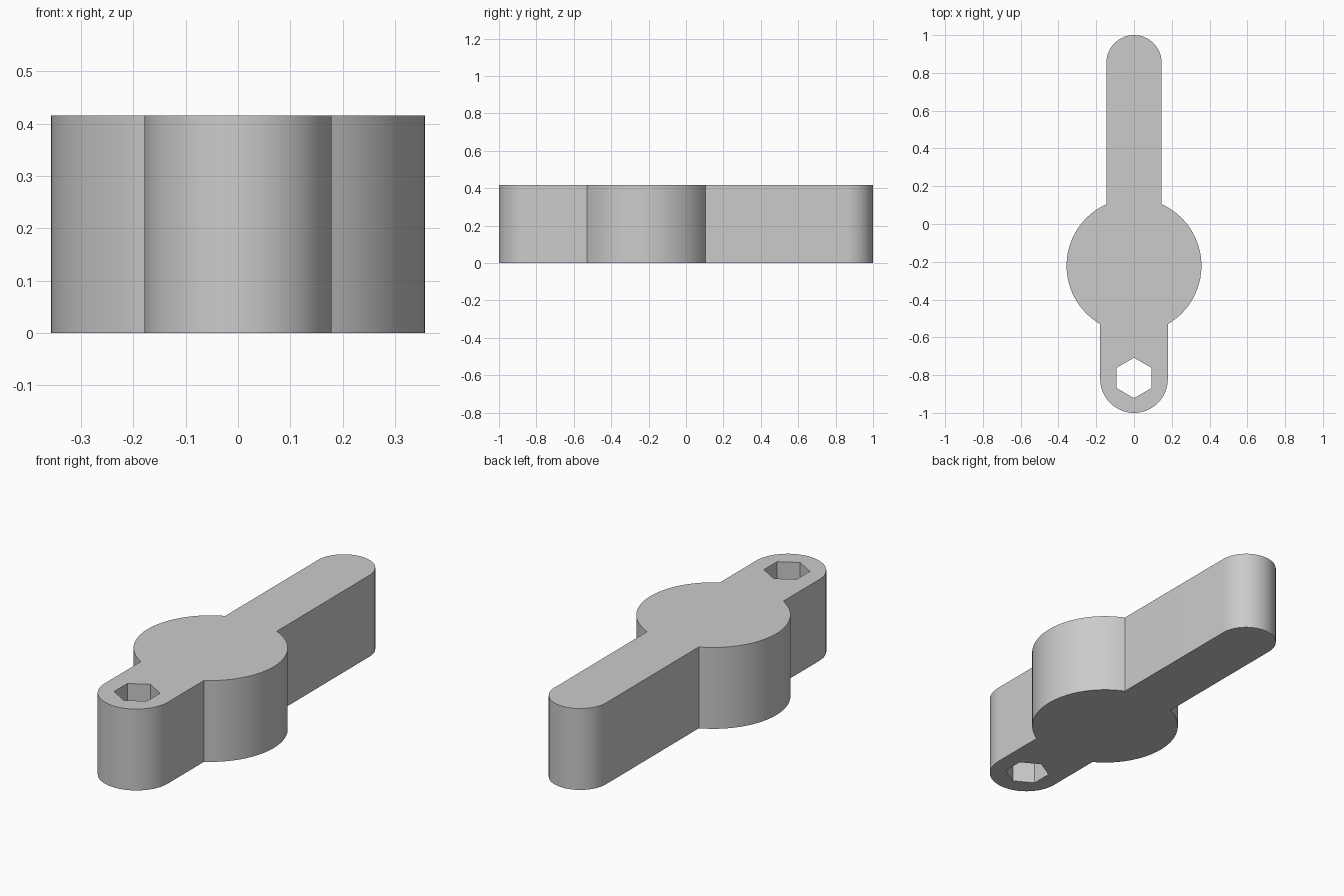
import bpy
import bmesh
from math import pi, sin, cos, asin, sqrt

HEIGHT = 0.416
HUB_Y, HUB_R = -0.221, 0.357
LONG_R, SHORT_R = 0.146, 0.179
HEX_Y, HEX_R = -0.815, 0.107

if "Cube" in bpy.data.objects:
    bpy.data.objects.remove(bpy.data.objects["Cube"], do_unlink=True)


def arc(cy, r, start, end, steps):
    """Points on an arc centred on the y axis."""
    angles = [start + (end - start) * i / steps for i in range(steps + 1)]
    return [(r * cos(a), cy + r * sin(a)) for a in angles]


# Outline: long rounded arm, round hub, short rounded arm
top = pi / 2 - asin(LONG_R / HUB_R)
low = -pi / 2 + asin(SHORT_R / HUB_R)
outline = arc(1 - LONG_R, LONG_R, 0, pi, 40)
outline += arc(HUB_Y, HUB_R, pi - top, pi - low, 48)
outline += arc(SHORT_R - 1, SHORT_R, pi, 2 * pi, 40)
outline += arc(HUB_Y, HUB_R, low, top, 48)

# Hexagonal through hole with a point facing the hub
hexagon = arc(HEX_Y, HEX_R, pi / 2, pi / 2 + 2 * pi, 6)[:-1]

bm = bmesh.new()
edges = []
for loop in (outline, hexagon):
    verts = [bm.verts.new((x, y, 0)) for x, y in loop]
    edges += [bm.edges.new((v, verts[i - 1])) for i, v in enumerate(verts)]

# Fill the profile and raise it to full height
bmesh.ops.triangle_fill(bm, use_beauty=True, edges=edges, normal=(0, 0, 1))
raised = bmesh.ops.extrude_face_region(bm, geom=bm.faces[:], use_keep_orig=True)
bmesh.ops.translate(bm, vec=(0, 0, HEIGHT),
                    verts=[g for g in raised["geom"] if isinstance(g, bmesh.types.BMVert)])
bmesh.ops.recalc_face_normals(bm, faces=bm.faces[:])

mesh = bpy.data.meshes.new("lever_handle")
bm.to_mesh(mesh)
bm.free()
handle = bpy.data.objects.new("lever_handle", mesh)
bpy.context.collection.objects.link(handle)

# Plain grey material
grey = bpy.data.materials.new("plain_grey")
grey.use_nodes = True
color = (0.6, 0.6, 0.6, 1)
grey.diffuse_color = color
grey.node_tree.nodes["Principled BSDF"].inputs["Base Color"].default_value = color
mesh.materials.append(grey)

# Smooth the rounded walls, keep the rims and corners sharp
bpy.ops.object.select_all(action="DESELECT")
handle.select_set(True)
bpy.context.view_layer.objects.active = handle
bpy.ops.object.shade_smooth_by_angle(angle=pi / 6)
